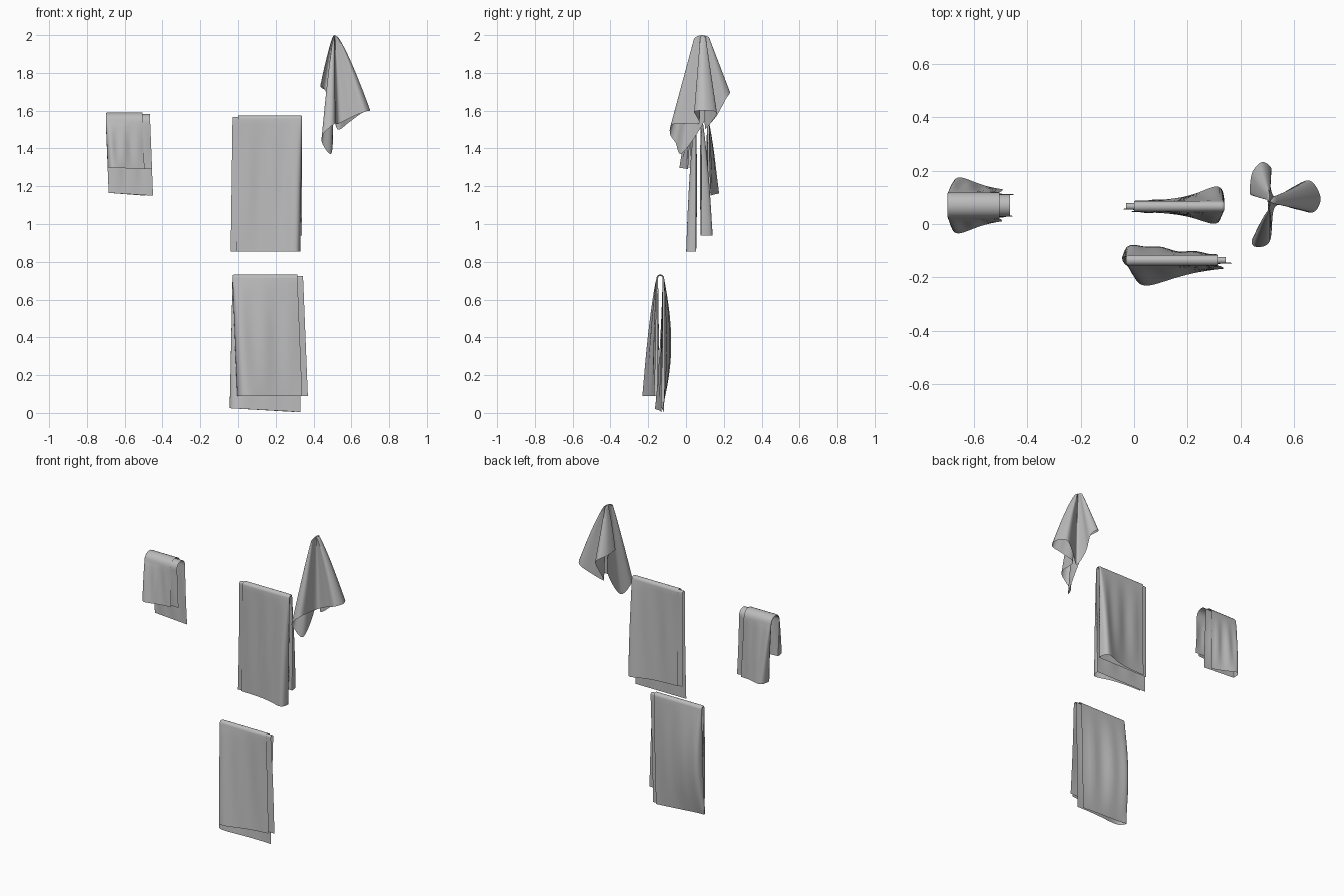
import bpy, math
from mathutils import Vector

if "Cube" in bpy.data.objects:
    bpy.data.objects.remove(bpy.data.objects["Cube"])

cloth = bpy.data.materials.new("grey_cloth")
cloth.use_nodes = True
grey = (0.5, 0.5, 0.5, 1)
cloth.diffuse_color = grey
cloth.node_tree.nodes["Principled BSDF"].inputs["Base Color"].default_value = grey


def grid_object(name, rows, closed=False):
    """Skin a list of equally long point rows with quads."""
    n = len(rows[0])
    verts = [p for row in rows for p in row]
    faces = []
    for i in range(len(rows) - 1):
        for j in range(n if closed else n - 1):
            k = (j + 1) % n
            faces.append((i * n + j, i * n + k, (i + 1) * n + k, (i + 1) * n + j))
    if closed:
        faces.append(tuple(reversed(range(n))))
    mesh = bpy.data.meshes.new(name)
    mesh.from_pydata(verts, [], faces)
    mesh.materials.append(cloth)
    mesh.shade_smooth()
    obj = bpy.data.objects.new(name, mesh)
    bpy.context.collection.objects.link(obj)
    return obj


def bulge(a, peak):
    """Teardrop opening next to the lengthwise fold."""
    return math.sqrt(a / peak) * math.exp(0.5 * (1 - a / peak))


def hung_towel(name, fold, inner_end, outer_end, y, radius, top, bottoms, flares,
               peak=0.1, gap=0.008, shifts=(0, 0), slopes=(0, 0), sway=(0, 0), belly=0):
    """Towel folded lengthwise at x = fold, then hung over a rail."""
    steps, turn = 24, 10
    rail = top - radius - gap
    # path over the rail: side (0 front, 1 back), depth below the rail, arc angle
    path = [(0, 1 - i / steps, math.pi) for i in range(steps)]
    path += [(int(i > turn / 2), 0, math.pi * (1 - i / turn)) for i in range(turn + 1)]
    path += [(1, (i + 1) / steps, 0) for i in range(steps)]
    half = 26
    rows = []
    for side, depth, angle in path:
        ny, nz = math.cos(angle), math.sin(angle)
        row = []
        for j in range(-half, half + 1):
            a = (j / half) ** 2
            outer = j > 0
            x = fold + ((outer_end if outer else inner_end) - fold) * a
            x += shifts[side] * depth
            opening = bulge(a, peak)
            spread = depth ** 0.8
            if side and belly:
                spread = math.sin(math.pi * 0.8 * depth)
            off = sway[side] * depth ** 2 * opening
            if outer:
                off += gap * min(1, math.sqrt(a * 40)) + flares[side] * spread * opening
            # soft creases that start below the rail
            off += 0.004 * math.sin(a * 17 + side) * math.sin(math.pi * depth)
            z = rail + (radius + off) * nz
            z -= depth * (rail - bottoms[side] - slopes[side] * a)
            row.append((x, y + (radius + off) * ny, z))
        rows.append(row)
    return grid_object(name, rows)


hung_towel("small_hand_towel", -0.70, -0.465, -0.505, 0.07, 0.042, 1.59,
           (1.30, 1.165), (0.055, 0.055), peak=0.16,
           shifts=(0.01, 0.015), slopes=(-0.01, -0.015))
hung_towel("upper_bath_towel", 0.34, -0.03, 0.0, 0.066, 0.012, 1.575,
           (0.855, 0.94), (0.045, 0.055), peak=0.09, shifts=(-0.01, 0))
hung_towel("lower_bath_towel", -0.03, 0.345, 0.315, -0.136, 0.012, 0.733,
           (0.09, 0.025), (0.075, 0.05), peak=0.15, shifts=(0.025, -0.015),
           slopes=(0, -0.02), sway=(0, -0.04), belly=1)


def smooth_loop(points, per=8):
    """Closed Catmull-Rom loop through the points."""
    pts = [Vector(p) for p in points]
    loop = []
    for i in range(len(pts)):
        a, b, c, d = (pts[(i + k) % len(pts)] for k in (-1, 0, 1, 2))
        for s in range(per):
            t = s / per
            loop.append(0.5 * (2 * b + (c - a) * t + (2 * a - 5 * b + 4 * c - d) * t ** 2
                               + (3 * b - a - 3 * c + d) * t ** 3))
    return loop


# Cloth gathered on a hook: three hanging lobes described by the hem
hem = smooth_loop([
    (0.53, 0.065, 1.53), (0.61, 0.055, 1.57), (0.675, 0.045, 1.595), (0.70, 0.10, 1.60),
    (0.66, 0.163, 1.59), (0.59, 0.135, 1.54), (0.53, 0.10, 1.50),
    (0.51, 0.16, 1.57), (0.515, 0.21, 1.66), (0.48, 0.232, 1.70), (0.443, 0.19, 1.72),
    (0.437, 0.11, 1.73), (0.465, 0.14, 1.70), (0.50, 0.10, 1.55),
    (0.495, -0.02, 1.375), (0.445, -0.055, 1.43), (0.455, -0.085, 1.48),
    (0.51, -0.065, 1.53)])
apex = Vector((0.51, 0.085, 2.0))
rows = []
levels = 28
for i in range(levels + 1):
    t = (i / levels) ** 1.5
    fx = 0.05 * min(1, math.sqrt(t * 30)) + 0.95 * t ** 0.8
    fy = 0.22 * min(1, math.sqrt(t * 30)) + 0.78 * t
    rows.append([(apex.x + (p.x - apex.x) * fx, apex.y + (p.y - apex.y) * fy,
                  apex.z + (p.z - apex.z) * t) for p in hem])
grid_object("hook_cloth", rows, closed=True)
